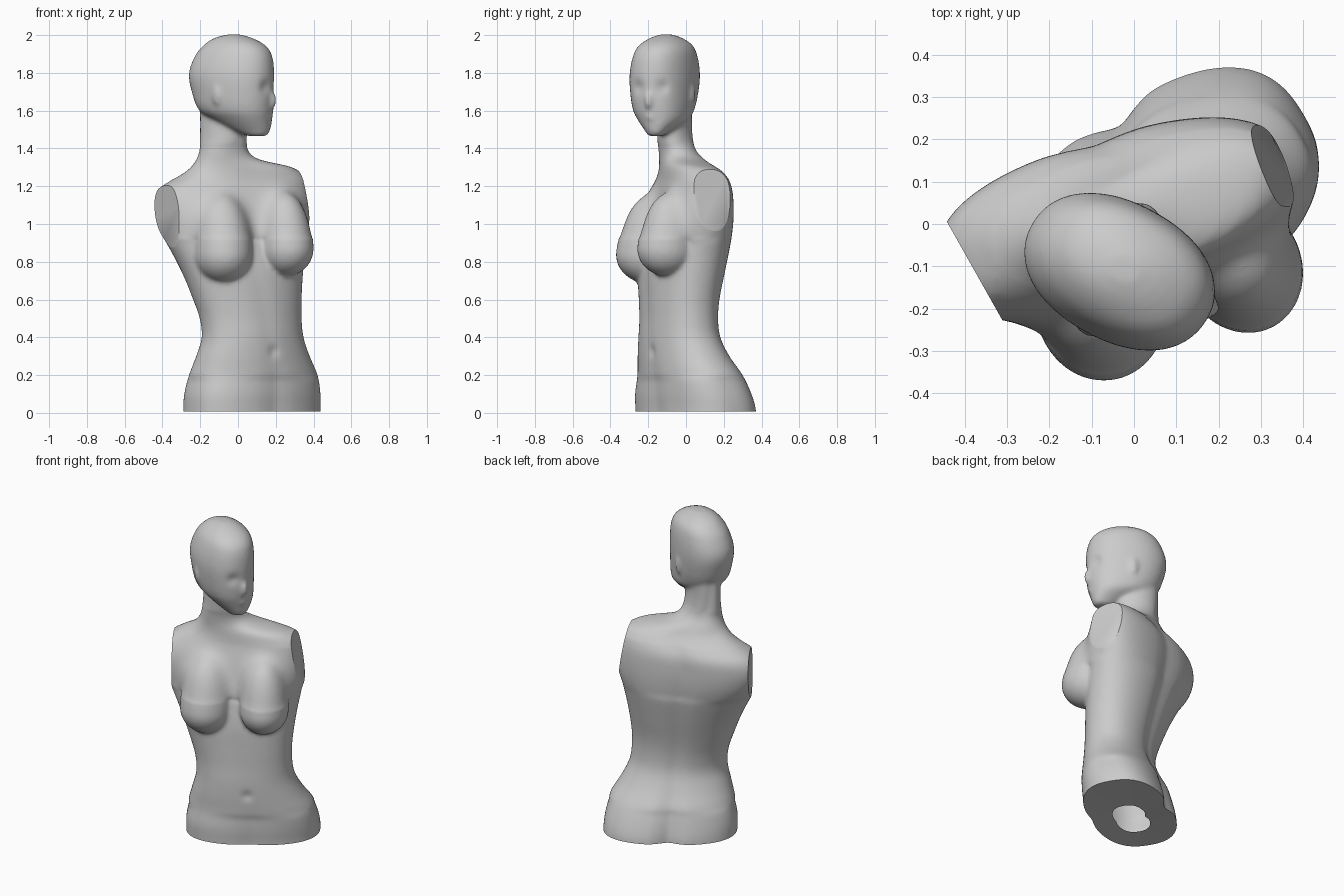
import bpy, bmesh, math
from mathutils import Vector, Matrix

if "Cube" in bpy.data.objects:
    bpy.data.objects.remove(bpy.data.objects["Cube"])

# Section columns: z, x0, x1, y0, y1, facing angle, depth/width ratio
TORSO = [
    (-.06, -.29, .437, -.265, .37, 32, .62),
    (.02, -.29, .437, -.268, .37, 32, .62),
    (.10, -.285, .437, -.27, .347, 32, .62),
    (.20, -.26, .422, -.257, .30, 31, .63),
    (.30, -.222, .38, -.256, .23, 30, .64),
    (.40, -.192, .347, -.252, .182, 28, .65),
    (.50, -.203, .337, -.247, .17, 26, .65),
    (.60, -.238, .337, -.25, .177, 24, .64),
    (.75, -.30, .345, -.257, .207, 21, .60),
    (.90, -.38, .36, -.25, .237, 19, .53),
    (1.0, -.44, .385, -.238, .25, 18, .48),
    (1.10, -.465, .39, -.225, .252, 18, .46),
    (1.18, -.43, .38, -.195, .245, 18, .46),
    (1.24, -.34, .37, -.16, .225, 20, .46),
    (1.28, -.275, .36, -.145, .195, 22, .48),
    (1.31, -.245, .26, -.143, .15, 24, .58),
    (1.34, -.224, .12, -.143, .105, 25, .75),
    (1.38, -.208, .06, -.147, .06, 25, .9),
    (1.46, -.202, .047, -.152, .035, 40, 1.2),
    (1.64, -.202, .046, -.152, .032, 50, 1.3),
]
HEAD = [
    (1.465, .05, .155, -.20, -.12, 62, 1.1),
    (1.50, -.03, .172, -.222, -.07, 62, 1.2),
    (1.55, -.13, .18, -.255, .01, 62, 1.3),
    (1.60, -.205, .187, -.28, .042, 62, 1.35),
    (1.70, -.245, .19, -.296, .066, 61, 1.4),
    (1.80, -.26, .192, -.298, .074, 60, 1.42),
    (1.90, -.222, .178, -.277, .058, 60, 1.42),
    (1.95, -.178, .14, -.245, .032, 60, 1.4),
    (1.985, -.125, .075, -.19, -.02, 60, 1.35),
    (2.003, -.06, .015, -.14, -.07, 60, 1.2),
]


def ring(s, groove, n=64):
    """Rotated superellipse fitted to its x and y limits."""
    z, x0, x1, y0, y1, ang, ratio = s
    a, pts = math.radians(ang), []
    power = .8 if groove and (.9 < z < 1.3 or z < .2) else .92
    groove *= 1 + 1.3 * max(0, 1 - abs(z) / .3)
    for i in range(n):
        t = 2 * math.pi * i / n
        c, q = math.cos(t), math.sin(t)
        x = math.copysign(abs(c) ** power, c)
        y = math.copysign(abs(q) ** power, q) * ratio
        y *= 1 - groove * (1 if y > 0 else .3) * math.exp(-(x / .16) ** 2)
        pts.append((x * math.cos(a) - y * math.sin(a), x * math.sin(a) + y * math.cos(a)))
    lo = [min(p[k] for p in pts) for k in (0, 1)]
    hi = [max(p[k] for p in pts) for k in (0, 1)]
    return [(x0 + (p[0] - lo[0]) / (hi[0] - lo[0]) * (x1 - x0),
             y0 + (p[1] - lo[1]) / (hi[1] - lo[1]) * (y1 - y0), z) for p in pts]


def loft(bm, table, groove=0, steps=4):
    """Skin a section table with smooth interpolation in between."""
    rows = []
    for i in range(len(table) - 1):
        p = [table[max(0, min(len(table) - 1, i + k))] for k in (-1, 0, 1, 2)]
        h = p[2][0] - p[1][0]
        for j in range(steps):
            t = j / steps
            row = [p[1][0] + h * t]
            for k in range(1, 7):
                m1 = (p[2][k] - p[0][k]) / (p[2][0] - p[0][0]) * h
                m2 = (p[3][k] - p[1][k]) / (p[3][0] - p[1][0]) * h
                row.append((2*t**3 - 3*t*t + 1) * p[1][k] + (t**3 - 2*t*t + t) * m1
                           + (3*t*t - 2*t**3) * p[2][k] + (t**3 - t*t) * m2)
            rows.append(row)
    rows.append(table[-1])
    rings = [[bm.verts.new(c) for c in ring(r, groove)] for r in rows]
    n = len(rings[0])
    for a, b in zip(rings, rings[1:]):
        for i in range(n):
            bm.faces.new((a[i], a[(i + 1) % n], b[(i + 1) % n], b[i]))
    bm.faces.new(rings[0][::-1])
    bm.faces.new(rings[-1])


def blob(bm, centre, radii, angle=0, rise=1):
    """Ellipsoid whose upper half may be stretched upward into a slope."""
    geo = bmesh.ops.create_uvsphere(bm, u_segments=32, v_segments=20, radius=1)
    rot = Matrix.Rotation(math.radians(angle), 3, 'Z')
    for v in geo['verts']:
        t = max(0, v.co.z)
        c = Vector([a * b for a, b in zip(v.co, radii)])
        if t > 0:
            c.z *= rise
            c.y *= 1 - .2 * (rise - 1) * t
        v.co = rot @ c + Vector(centre)


bm = bmesh.new()
loft(bm, TORSO, .07)
loft(bm, HEAD)
# breasts
blob(bm, (-.078, -.20, .84), (.155, .173, .155), 12, 2.1)
blob(bm, (.255, -.10, .87), (.142, .163, .147), 25, 2.1)
# nose, lips and ears
blob(bm, (.174, -.195, 1.655), (.024, .032, .05), 62)
blob(bm, (.158, -.185, 1.565), (.035, .025, .018), 62)
blob(bm, (-.11, -.243, 1.69), (.02, .032, .06), 60)
blob(bm, (.028, .028, 1.69), (.02, .032, .06), 60)

mesh = bpy.data.meshes.new("mannequin_bust")
bm.to_mesh(mesh)
bm.free()
bust = bpy.data.objects.new("mannequin_bust", mesh)
bpy.context.collection.objects.link(bust)

# blend the parts into one skin
rem = bust.modifiers.new("blend", 'REMESH')
rem.mode, rem.voxel_size = 'VOXEL', .011
smo = bust.modifiers.new("soften", 'SMOOTH')
smo.factor, smo.iterations = .5, 12
bm = bmesh.new()
bm.from_object(bust, bpy.context.evaluated_depsgraph_get())
bust.modifiers.clear()


def push(p, radius, move):
    for v in bm.verts:
        d = (v.co - Vector(p)).length
        if d < radius * 3:
            v.co += Vector(move) * math.exp(-(d / radius) ** 2)


def relax(test, count):
    verts = [v for v in bm.verts if test(v.co)]
    for _ in range(count):
        bmesh.ops.smooth_vert(bm, verts=verts, factor=.5,
                              use_axis_x=True, use_axis_y=True, use_axis_z=True)


# soft slopes from collar to breasts, and from shoulders to neck
relax(lambda c: .92 < c.z < 1.3 and c.y < .02 + .33 * c.x and c.x > -.33, 90)
relax(lambda c: 1.24 < c.z < 1.42, 25)
push((-.15, -.20, 1.03), .09, (.0, -.02, 0))
push((.22, -.09, 1.05), .09, (.0, -.015, 0))
# eye sockets, navel
push((.185, -.125, 1.725), .035, (-.013, .005, 0))
push((.14, -.25, 1.725), .035, (-.009, .009, 0))
push((.20, -.20, .325), .03, (-.006, .014, 0))


def cut(point, normal):
    r = bmesh.ops.bisect_plane(bm, geom=bm.verts[:] + bm.edges[:] + bm.faces[:],
                               plane_co=point, plane_no=normal, clear_outer=True)
    return [e for e in r['geom_cut'] if isinstance(e, bmesh.types.BMEdge)]


# flat arm joints
for point, normal in (((-.38, -.105, 1.05), (-.87, -.49, 0)),
                      ((.332, .12, 1.15), (.92, .36, .18))):
    bmesh.ops.edgeloop_fill(bm, edges=cut(point, normal))

# base rim with an opening into the hollow inside
edges = cut((0, 0, .008), (0, 0, -1))
rim = bmesh.ops.extrude_edge_only(bm, edges=edges)['geom']
hole = Vector((-.02, -.04, .02))
for v in rim:
    if isinstance(v, bmesh.types.BMVert):
        v.co = hole + (v.co - hole) * .4
bmesh.ops.recalc_face_normals(bm, faces=bm.faces[:])
bm.to_mesh(mesh)
bm.free()

bpy.context.view_layer.objects.active = bust
bust.select_set(True)
bpy.ops.object.shade_smooth_by_angle(angle=math.radians(40))
